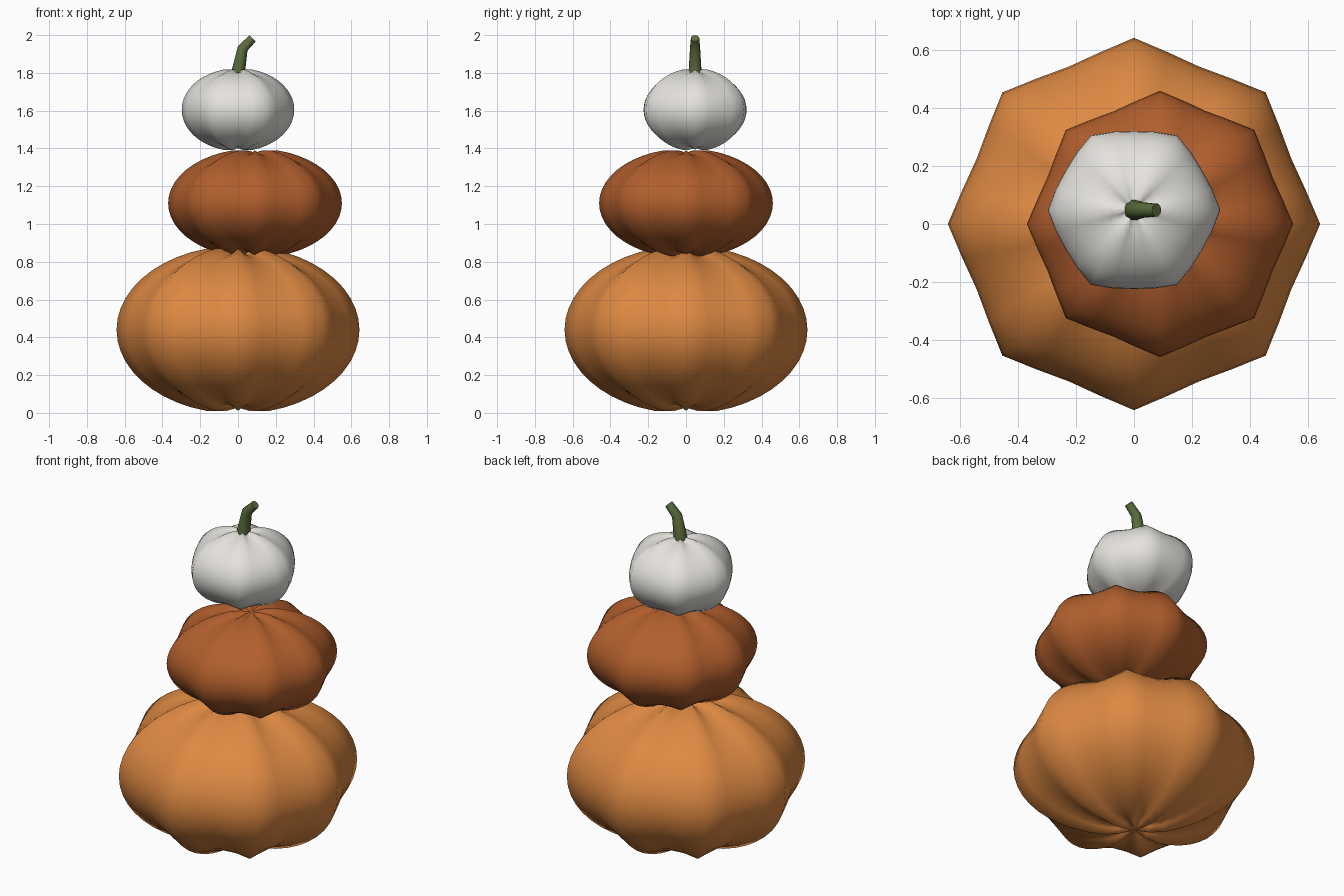
import bpy, bmesh
from math import sin, cos, pi, exp
from mathutils import Vector

if "Cube" in bpy.data.objects:
    bpy.data.objects.remove(bpy.data.objects["Cube"])


def finish(name, bm, color, angle):
    bmesh.ops.recalc_face_normals(bm, faces=bm.faces[:])
    me = bpy.data.meshes.new(name)
    bm.to_mesh(me)
    bm.free()
    ob = bpy.data.objects.new(name, me)
    bpy.context.collection.objects.link(ob)
    mat = bpy.data.materials.new(name + "_paint")
    mat.diffuse_color = (*color, 1)
    mat.use_nodes = True
    mat.node_tree.nodes["Principled BSDF"].inputs["Base Color"].default_value = mat.diffuse_color
    me.materials.append(mat)
    bpy.ops.object.select_all(action='DESELECT')
    bpy.context.view_layer.objects.active = ob
    ob.select_set(True)
    bpy.ops.object.shade_smooth_by_angle(angle=angle)


def pumpkin(name, center, radius, half_height, lobes, color, groove=0.085, rings=24):
    """Squashed sphere with sharp ridges, soft grooves and dimpled poles."""
    segs = lobes * 4
    bm = bmesh.new()
    center = Vector(center)

    def point(phi, theta, g):
        dip = 0.075 * exp(-(sin(phi) / 0.13) ** 2)
        f = 1 - g * abs(sin(theta * lobes / 2)) - dip
        return center + f * Vector((radius * sin(phi) * cos(theta),
                                    radius * sin(phi) * sin(theta),
                                    half_height * cos(phi)))

    top = bm.verts.new(point(0, 0, 0))
    bottom = bm.verts.new(point(pi, 0, 0))
    grid = [[bm.verts.new(point(pi * i / rings, 2 * pi * j / segs, groove))
             for j in range(segs)] for i in range(1, rings)]
    for j in range(segs):
        k = (j + 1) % segs
        bm.faces.new((top, grid[0][j], grid[0][k]))
        bm.faces.new((bottom, grid[-1][k], grid[-1][j]))
        for a, b in zip(grid, grid[1:]):
            bm.faces.new((a[j], b[j], b[k], a[k]))
    finish(name, bm, color, pi)


def stem(name, path, color, sides=10):
    """Tapered bent tube; path holds (x, y, z, radius, tilt towards +x)."""
    bm = bmesh.new()
    loops = []
    for x, y, z, r, tilt in path:
        loops.append([bm.verts.new((x + r * cos(t) * cos(tilt), y + r * sin(t),
                                    z - r * cos(t) * sin(tilt)))
                      for t in (2 * pi * j / sides for j in range(sides))])
    for a, b in zip(loops, loops[1:]):
        for j in range(sides):
            k = (j + 1) % sides
            bm.faces.new((a[j], a[k], b[k], b[j]))
    bm.faces.new(loops[0][::-1])
    bm.faces.new(loops[-1])
    finish(name, bm, color, 0.9)


# Three stacked pumpkins
pumpkin("bottom_pumpkin", (0, 0, 0.44), 0.643, 0.445, 8, (0.73, 0.25, 0.055))
pumpkin("middle_pumpkin", (0.09, 0, 1.11), 0.46, 0.29, 8, (0.445, 0.114, 0.026))
pumpkin("top_pumpkin", (0, 0.048, 1.605), 0.298, 0.22, 6, (0.79, 0.77, 0.73))

# Bent stem
stem("stem", [(0, 0.048, 1.78, 0.037, 0.1),
              (0.004, 0.048, 1.82, 0.035, 0.12),
              (0.025, 0.048, 1.93, 0.028, 0.45),
              (0.078, 0.048, 1.983, 0.023, 0.8)], (0.10, 0.15, 0.045))
